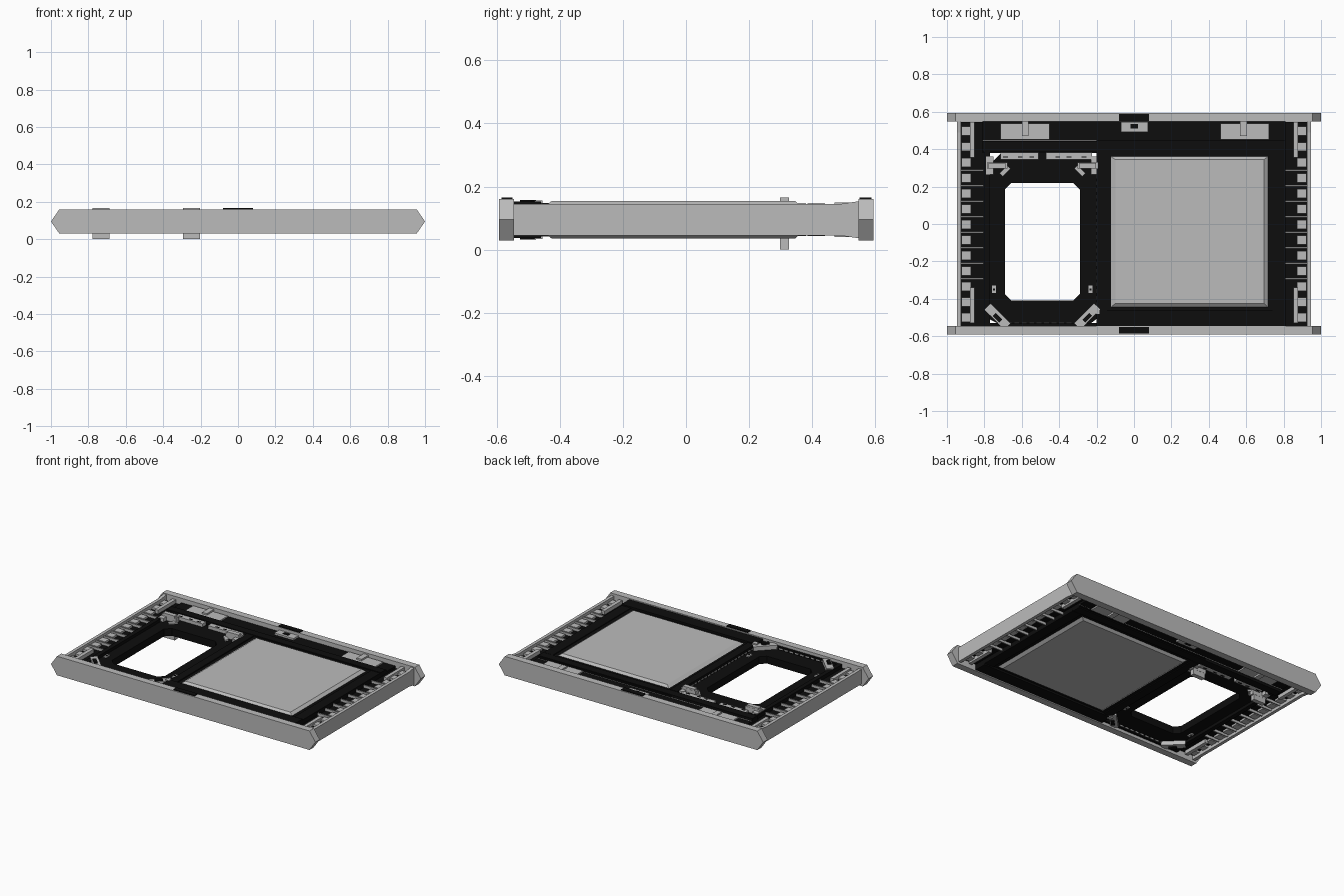
import bpy, bmesh, math
from mathutils import Vector, Matrix

if "Cube" in bpy.data.objects:
    bpy.data.objects.remove(bpy.data.objects["Cube"])

MID = 0.095  # mid-height plane, top and underside are alike


def material(name, v):
    m = bpy.data.materials.new(name)
    m.diffuse_color = (v, v, v, 1)
    m.use_nodes = True
    m.node_tree.nodes["Principled BSDF"].inputs["Base Color"].default_value = m.diffuse_color
    return m


LIGHT = material("light grey", 0.5)
BLACK = material("black", 0.004)


def finish(name, bm, mat):
    bmesh.ops.recalc_face_normals(bm, faces=bm.faces)
    me = bpy.data.meshes.new(name)
    bm.to_mesh(me)
    bm.free()
    me.materials.append(mat)
    ob = bpy.data.objects.new(name, me)
    bpy.context.collection.objects.link(ob)
    return ob


def boxes(name, mat, items, flip=False, angle=0):
    """items: (x0, x1, y0, y1, z0, z1); flip repeats them on the underside"""
    bm = bmesh.new()
    for x0, x1, y0, y1, z0, z1 in items:
        spans = [(z0, z1)] + ([(2 * MID - z1, 2 * MID - z0)] if flip else [])
        for a, b in spans:
            mat4 = (Matrix.Translation(((x0 + x1) / 2, (y0 + y1) / 2, (a + b) / 2))
                    @ Matrix.Rotation(math.radians(angle), 4, 'Z')
                    @ Matrix.Diagonal((x1 - x0, y1 - y0, b - a, 1)))
            bmesh.ops.create_cube(bm, size=1, matrix=mat4)
    return finish(name, bm, mat)


def prism(name, mat, pts, d):
    """extrude a closed 3D outline along d"""
    bm = bmesh.new()
    f = bm.faces.new([bm.verts.new(p) for p in pts])
    r = bmesh.ops.extrude_face_region(bm, geom=[f])
    bmesh.ops.translate(bm, vec=Vector(d),
                        verts=[v for v in r["geom"] if isinstance(v, bmesh.types.BMVert)])
    return finish(name, bm, mat)


# End beams with pointed tips
tip = [(-1, .095), (-.955, .16), (.955, .16), (1, .095), (.955, .03), (-.955, .03)]
prism("front_beam", LIGHT, [(x, -.592, z) for x, z in tip], (0, .047, 0))
prism("back_beam", LIGHT, [(x, .547, z) for x, z in tip], (0, .047, 0))
boxes("beam_centre_tab", BLACK, [(-.08, .08, -.585, -.55, .158, .166),
                                 (-.08, .08, .55, .587, .158, .166)])

# Side rails, with flared feet at the back beam
for s, side in ((-1, "left"), (1, "right")):
    prism(side + "_rail", LIGHT,
          [(s * .925, y, z) for y, z in [(-.55, .045), (.49, .045), (.55, .036),
                                        (.55, .154), (.49, .145), (-.55, .145)]],
          (s * .022, 0, 0))

# Black deck around the panel, and strips along the sides
boxes("deck", BLACK, [(-.2, .81, -.545, .45, .05, .14),
                      (-.81, .81, .38, .547, .06, .13)])
boxes("side_trays", BLACK, [(-.926, -.78, -.546, .546, .075, .115),
                            (.80, .926, -.546, .546, .075, .115)])
boxes("deck_edges", BLACK, [(-.2, .81, -.545, -.46, .138, .153),
                            (.74, .81, -.46, .38, .138, .145),
                            (-.2, -.145, -.46, .38, .138, .147),
                            (-.81, .81, .385, .44, .128, .147)], True)
boxes("back_groove_line", LIGHT, [(-.81, .81, .446, .45, .128, .133)], True)

# Thin tray with a chamfered opening, made from an outer and an inner ring
bm = bmesh.new()
X0, X1, Y0, Y1, C = -.69, -.29, -.41, .22, .035
inner = [(X0 + C, Y0), (X1 - C, Y0), (X1, Y0 + C), (X1, Y1 - C),
         (X1 - C, Y1), (X0 + C, Y1), (X0, Y1 - C), (X0, Y0 + C)]
outer = [(-.7, -.545), (-.25, -.545), (-.19, -.5), (-.19, .3),
         (-.25, .39), (-.7, .39), (-.79, .3), (-.79, -.5)]
rings = [[bm.verts.new((x, y, z)) for x, y in ring]
         for ring, z in ((outer, .07), (outer, .12), (inner, .12), (inner, .07))]
for k in range(4):
    a, b = rings[k], rings[(k + 1) % 4]
    for i in range(8):
        j = (i + 1) % 8
        bm.faces.new((a[i], a[j], b[j], b[i]))
finish("opening_tray", bm, BLACK)
boxes("opening_walls", BLACK, [(-.80, -.77, -.545, .39, .05, .14),
                               (-.79, -.2, -.545, -.53, .05, .14),
                               (-.79, -.2, .385, .40, .05, .14)])
# Dotted light trim on the walls round the opening
trim = [(-.204, -.199, -.44 + i * .036, -.42 + i * .036, .124, .131) for i in range(20)]
trim += [(-.68 + i * .04, -.655 + i * .04, -.531, -.527, .124, .132) for i in range(10)]
boxes("wall_trim", LIGHT, trim, True)

# Raised panel, bevelled above and below
bm = bmesh.new()
loops = []
for x0, x1, y0, y1, z in [(-.10, .695, -.425, .345, .035), (-.13, .722, -.45, .365, .055),
                          (-.13, .722, -.45, .365, .135), (-.10, .695, -.425, .345, .155)]:
    loops.append([bm.verts.new(p) for p in
                  ((x0, y0, z), (x1, y0, z), (x1, y1, z), (x0, y1, z))])
bm.faces.new(loops[0])
bm.faces.new(loops[-1])
for a, b in zip(loops, loops[1:]):
    for i in range(4):
        bm.faces.new((a[i], a[(i + 1) % 4], b[(i + 1) % 4], b[i]))
finish("raised_panel", bm, LIGHT)

# Ladder of blocks and rungs along both sides
blocks, rungs, bars = [], [], []
for s in (-1, 1):
    def span(a, b):
        return tuple(sorted((s * a, s * b)))
    for i in range(13):
        y = -.5 + i * .083
        blocks.append((*span(.872, .922), y - .024, y + .024, .113, .128))
        if -.33 < y + .04 < .35:
            rungs.append((*span(.805, .925), y + .036, y + .044, .113, .132))
    bars += [(*span(.853, .878), .355, .546, .113, .14),
             (*span(.853, .878), -.53, -.34, .113, .14)]
boxes("ladder_blocks", LIGHT, blocks, True)
boxes("ladder_rungs", LIGHT, rungs, True)
boxes("corner_bars", LIGHT, bars, True)

# Plates along the back
boxes("back_plates", LIGHT, [(-.715, -.453, .453, .537, .128, .139),
                             (.462, .722, .453, .537, .128, .139),
                             (-.07, .075, .492, .546, .128, .142)], True)
boxes("back_plate_bars", LIGHT, [(-.60, -.565, .47, .549, .138, .15),
                                 (.568, .605, .47, .549, .138, .15)], True)
boxes("centre_catch", BLACK, [(-.02, .022, .51, .535, .141, .145)], True)

# Slotted strip behind the opening
boxes("opening_strip", LIGHT, [(-.715, -.51, .345, .383, .118, .142),
                               (-.47, -.225, .345, .383, .118, .142)], True)
boxes("opening_strip_slots", BLACK, [(x, x + .025, .355, .362, .14, .144)
                                     for x in (-.70, -.62, -.56, -.42, -.36, -.28)], True)

# Latches at the four corners of the opening
for s, side in ((-1, "left"), (1, "right")):
    cx = -.49
    # back hooks, standing proud above and below
    hx = cx + s * .242
    boxes(side + "_hook", LIGHT, [(hx - .055, hx + .055, .298, .328, .118, .155)], True)
    boxes(side + "_hook_caps", LIGHT, [(hx - .045, hx + .045, .297, .327, .15, .166),
                                       (hx - .045, hx + .045, .297, .327, .0, .04)])
    ex = cx + s * .28
    boxes(side + "_hook_ears", LIGHT, [(ex - .02, ex + .02, .265, .36, .118, .145)], True)
    gx = cx + s * .20
    boxes(side + "_hook_brace", LIGHT, [(gx - .03, gx + .03, .272, .296, .118, .13)],
          True, -45 * s)
    # front diagonal latches
    lx = cx + s * .24
    boxes(side + "_latch", LIGHT, [(lx - .075, lx + .075, -.518, -.47, .118, .148)],
          True, 45 * s)
    boxes(side + "_latch_slot", BLACK, [(lx - .025, lx + .025, -.512, -.49, .147, .158)],
          True, 45 * s)
    # small clips beside the opening
    px = cx + s * .258
    boxes(side + "_clip", LIGHT, [(px - .011, px + .011, -.37, -.33, .118, .128)], True)
    boxes(side + "_clip_hole", BLACK, [(px - .005, px + .005, -.355, -.345, .127, .13)], True)
boxes("deck_corner_chip", LIGHT, [(-.215, -.185, -.48, -.455, .12, .156)], True)
